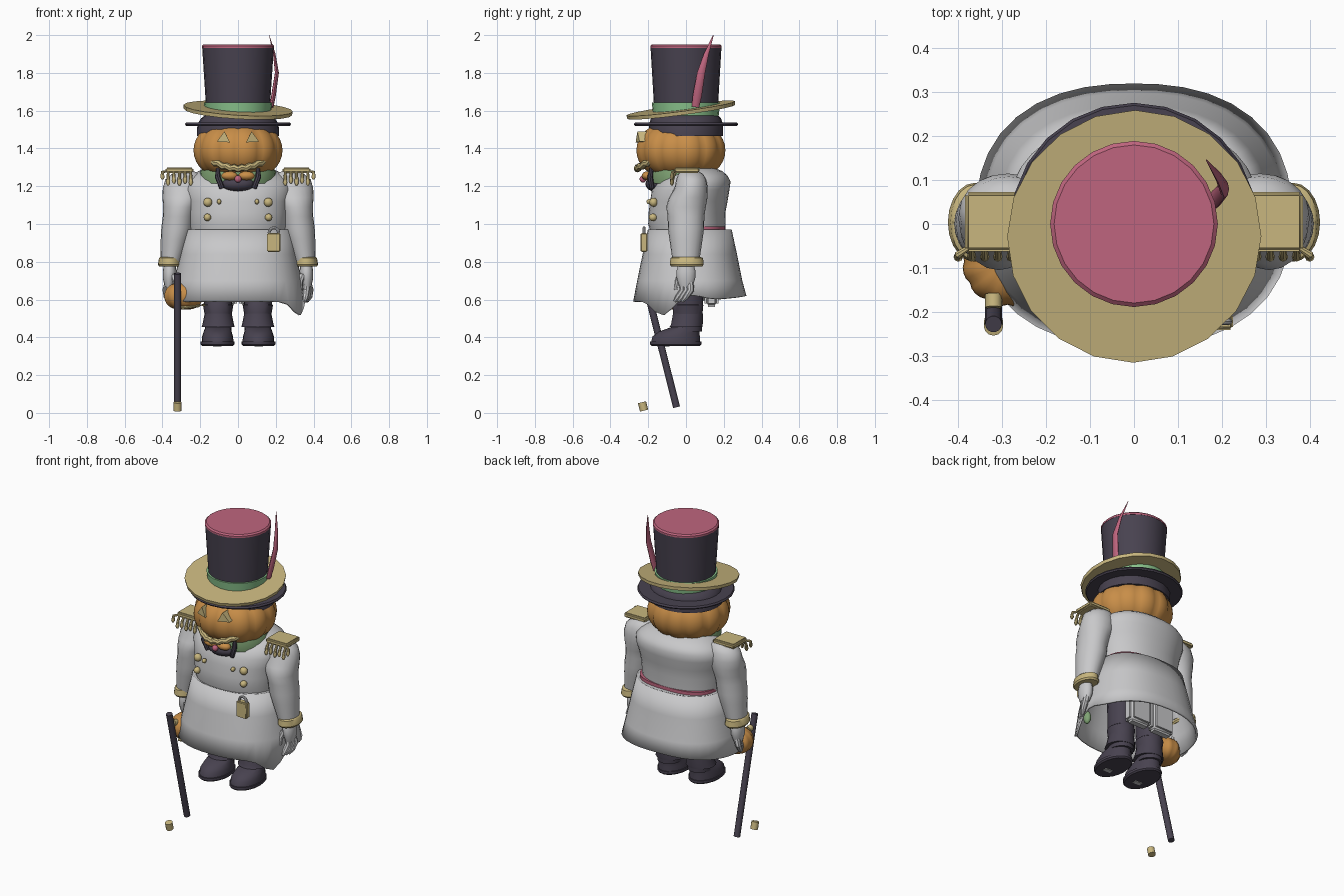
import bpy, bmesh
from math import sin, cos, pi, atan2, exp
from mathutils import Vector

old = bpy.data.objects.get("Cube")
if old:
    bpy.data.objects.remove(old)


def material(name, r, g, b):
    m = bpy.data.materials.new(name)
    m.use_nodes = True
    m.diffuse_color = (r, g, b, 1)
    m.node_tree.nodes["Principled BSDF"].inputs["Base Color"].default_value = (r, g, b, 1)
    return m


WHITE = material("pale cloth", 0.58, 0.58, 0.59)
GOLD = material("gold", 0.58, 0.47, 0.21)
DARK = material("dark violet", 0.065, 0.055, 0.08)
ORANGE = material("pumpkin orange", 0.58, 0.27, 0.065)
MINT = material("mint ribbon", 0.26, 0.56, 0.27)
GREEN = material("soft green", 0.22, 0.38, 0.18)
PINK = material("rose", 0.52, 0.13, 0.21)
built = []


def finish(name, bm, mat):
    bmesh.ops.recalc_face_normals(bm, faces=bm.faces)
    me = bpy.data.meshes.new(name)
    bm.to_mesh(me)
    bm.free()
    me.materials.append(mat)
    ob = bpy.data.objects.new(name, me)
    bpy.context.collection.objects.link(ob)
    built.append(ob)
    return ob


def bridge(bm, loops, caps=True):
    n = len(loops[0])
    for lo, hi in zip(loops, loops[1:]):
        for i in range(n):
            j = (i + 1) % n
            bm.faces.new((lo[i], lo[j], hi[j], hi[i]))
    if caps:
        bm.faces.new(loops[0])
        bm.faces.new(loops[-1])


def loft(name, mat, rings, n=24, side=1, lobes=0, caps=True, power=2.0):
    """Stack ellipses given as (z, rx, ry, cx, cy); a power over 2 squares them."""
    bm = bmesh.new()
    loops = []
    for z, rx, ry, cx, cy in rings:
        loop = []
        for i in range(n):
            a = 2 * pi * i / n
            k = (abs(cos(a)) ** power + abs(sin(a)) ** power) ** (-1 / power)
            if lobes:
                k *= 1 - 0.05 * (1 - abs(sin(lobes * a / 2))) ** 1.3
            loop.append(bm.verts.new((side * (cx + k * rx * cos(a)), cy + k * ry * sin(a), z)))
        loops.append(loop)
    bridge(bm, loops, caps)
    return finish(name, bm, mat)


def ball(name, mat, pos, size, n=14):
    bm = bmesh.new()
    bmesh.ops.create_uvsphere(bm, u_segments=n, v_segments=n // 2 + 1, radius=1)
    bmesh.ops.scale(bm, vec=size, verts=bm.verts)
    bmesh.ops.translate(bm, vec=pos, verts=bm.verts)
    return finish(name, bm, mat)


def box(name, mat, pos, size, bevel=0.008):
    bm = bmesh.new()
    bmesh.ops.create_cube(bm, size=1)
    bmesh.ops.scale(bm, vec=size, verts=bm.verts)
    bmesh.ops.translate(bm, vec=pos, verts=bm.verts)
    bmesh.ops.bevel(bm, geom=bm.edges[:], offset=bevel, segments=3, affect='EDGES')
    return finish(name, bm, mat)


def tube(name, mat, points, radii, n=8, flat=1.0):
    """Sweep a circle along points; flat squeezes it sideways."""
    bm = bmesh.new()
    pts = [Vector(p) for p in points]
    loops = []
    for i, p in enumerate(pts):
        t = (pts[min(i + 1, len(pts) - 1)] - pts[max(i - 1, 0)]).normalized()
        u = t.cross(Vector((0, 1, 0)) if abs(t.y) < 0.8 else Vector((1, 0, 0))).normalized()
        v = t.cross(u)
        r = radii[i] if isinstance(radii, (list, tuple)) else radii
        loops.append([bm.verts.new(p + r * (flat * cos(2 * pi * k / n) * u + sin(2 * pi * k / n) * v))
                      for k in range(n)])
    bridge(bm, loops)
    return finish(name, bm, mat)


def pumpkin(name, centre, r, height, n=72):
    x, y, z = centre
    angles = [-1.4 + 2.8 * i / 14 for i in range(15)]
    rings = [(z + height * sin(a), r * cos(a) ** 0.7, r * cos(a) ** 0.7, x, y) for a in angles]
    return loft(name, ORANGE, rings, n, lobes=12)


# Top hat
loft("hat_crown", DARK, [(1.60, .168, .168, 0, 0), (1.94, .19, .188, 0, 0)])
loft("hat_top", PINK, [(1.932, .191, .189, 0, 0), (1.943, .191, .189, 0, 0), (1.951, .182, .180, 0, 0)])
loft("hat_band", MINT, [(1.565, .172, .172, 0, 0), (1.642, .181, .181, 0, 0)])
brim = loft("hat_brim", GOLD, [(-.01, .287, .287, 0, 0), (.01, .29, .29, 0, 0)], 20)
brim.location = (0, -.027, 1.603)
brim.rotation_euler = (.13, .06, 0)
tube("feather", PINK, [(.178, .05, 1.62), (.188, .06, 1.68), (.206, .08, 1.80),
                       (.192, .108, 1.90), (.165, .145, 2.0)], [.02, .024, .021, .013, .002], 8, .5)

# Lower cap
loft("cap_band", DARK, [(1.465, .218, .195, 0, 0), (1.53, .215, .195, 0, 0),
                        (1.56, .195, .185, 0, 0), (1.585, .16, .16, 0, 0)])
loft("cap_brim", DARK, [(1.52, .275, .270, 0, 0), (1.528, .281, .276, 0, 0), (1.538, .275, .270, 0, 0)])

# Head and face
pumpkin("head", (0, -.027, 1.39), .24, .15)
for s in (1, -1):
    bm = bmesh.new()
    tri = [(s * x, z) for x, z in ((.042, 1.432), (.112, 1.436), (.072, 1.49))]
    bridge(bm, [[bm.verts.new((x, -.279 + abs(x) * .3, z)) for x, z in tri],
                [bm.verts.new((x, -.17, z)) for x, z in tri]])
    finish("eye", bm, GOLD)
    tube("beard_tuft", DARK, [(s * .105, -.18, 1.305), (s * .108, -.19, 1.25), (s * .085, -.18, 1.19)],
         [.009, .015, .014])
    ball("lower_lip", ORANGE, (s * .045, -.205, 1.255), (.045, .03, .024))
grin = [(x / 100, -.258 + 4 * (x / 100) ** 2, 1.295 + 2.1 * (x / 100) ** 2 + (.004 if x % 4 else -.004))
        for x in range(-14, 15, 2)]
tube("grin", GOLD, grin, .018)
ball("chin", DARK, (0, -.16, 1.212), (.09, .055, .042))
ball("brooch", PINK, (0, -.228, 1.238), (.019, .018, .019))

# Collar and jacket
loft("collar", GREEN, [(1.215, .20, .185, 0, -.005), (1.27, .202, .186, 0, -.012), (1.32, .18, .16, 0, -.02)])
loft("jacket", WHITE, [(.93, .25, .19, 0, .01), (1.0, .26, .205, 0, .005), (1.06, .265, .203, 0, .005),
                       (1.12, .272, .205, 0, .015), (1.18, .288, .205, 0, .025), (1.225, .28, .193, 0, .043),
                       (1.255, .25, .168, 0, .053), (1.28, .21, .138, 0, .054), (1.305, .14, .10, 0, .03)],
     40, power=2.2)
loft("sash", PINK, [(.955, .25, .18, 0, .03), (.988, .25, .18, 0, .03)], 36, power=2.8)
for s in (1, -1):
    ball("upper_button", GOLD, (s * .16, -.172, 1.115), (.024, .022, .024))
    ball("lower_button", GOLD, (s * .162, -.175, 1.035), (.02, .022, .02))
    ball("small_button", GOLD, (s * .10, -.193, 1.118), (.012, .016, .014))

# Flared coat skirt with an uneven hem
skirt = loft("coat_skirt", WHITE, [(.59, .36, .30, 0, .02), (.70, .338, .278, 0, .02),
                                   (.84, .308, .25, 0, .02), (.97, .278, .222, 0, .02)], 40, caps=False, power=2.35)
for v in skirt.data.vertices:
    if v.co.z < .6:
        a = atan2(v.co.y - .02, v.co.x)
        v.co.z += .03 * max(0, sin(a)) - .075 * exp(-((a + .42) / .22) ** 2) + .035 * exp(-(a / .25) ** 2)
thick = skirt.modifiers.new("thickness", 'SOLIDIFY')
thick.thickness = .012
loft("skirt_waist", WHITE, [(.95, .25, .20, 0, .02), (.968, .275, .219, 0, .02)], 40, power=2.35)
for s in (1, -1):
    box("coat_tail", WHITE, (s * .083, .135, .74), (.155, .075, .36), .02)
ball("hip_pouch", GREEN, (.265, -.10, .645), (.02, .025, .04))

# Padlock
box("lock_body", GOLD, (.19, -.222, .902), (.072, .038, .10), .006)
tube("lock_shackle", WHITE, [(.19 + .026 * cos(i * pi / 8), -.222, .95 + .03 * sin(i * pi / 8))
                             for i in range(9)], .008)

# Arms, hands, epaulettes and legs
for s in (1, -1):
    loft("sleeve", WHITE, [(1.282, .03, .04, .27, .02), (1.265, .075, .065, .275, .025), (1.235, .10, .08, .285, .028),
                           (1.19, .111, .088, .287, .027), (1.14, .105, .102, .295, .012), (1.09, .088, .105, .308, 0),
                           (1.04, .083, .097, .315, .0), (.98, .084, .096, .322, 0),
                           (.92, .076, .088, .333, 0), (.80, .055, .07, .355, 0)], 20, s)
    loft("cuff", GOLD, [(.775, .056, .082, .362, .004), (.785, .062, .09, .362, .004),
                        (.82, .056, .086, .362, .004), (.826, .05, .07, .362, .004)], 20, s)
    loft("palm", WHITE, [(.79, .03, .04, .362, .0), (.75, .036, .052, .362, 0),
                         (.71, .034, .05, .364, 0), (.67, .022, .036, .366, 0)], 14, s)
    for k in range(3):
        y = .02 - .02 * k
        tube("finger", WHITE, [(s * .366, y, .70), (s * (.382 - .01 * k), y + .005, .65),
                               (s * (.378 - .01 * k), y - .02, .615), (s * (.366 - .006 * k), y - .04, .59)],
             [.02, .018, .016, .008])
    tube("thumb", WHITE, [(s * .34, -.03, .73), (s * .328, -.045, .69), (s * .335, -.055, .65)], [.018, .015, .009])

    box("epaulette", GOLD, (s * .31, .005, 1.285), (.15, .135, .03))
    for k in range(6):
        x, z = s * (.25 + .03 * k), 1.205 + .01 * (k % 2) + .02 * (k == 5)
        tube("fringe", GOLD, [(min(.375, abs(x)) * s, -.052, 1.28), (x, -.07, z + .04), (x, -.075, z + .012),
                              (x, -.075, z)], [.006, .009, .011, .005])

    loft("leg", DARK, [(.43, .07, .075, .105, .01), (.52, .072, .078, .105, .01),
                       (.57, .08, .083, .105, .01), (.575, .074, .08, .105, .01), (.95, .08, .09, .105, .01)], 18, s)
    loft("boot_cuff", DARK, [(.455, .088, .088, .105, .0), (.47, .083, .085, .105, .005),
                             (.525, .072, .08, .105, .01)], 18, s)
    loft("sole", DARK, [(.355, .082, .128, .108, -.055), (.363, .09, .136, .108, -.055),
                        (.378, .09, .136, .108, -.055)], 20, s)
    loft("boot", DARK, [(.375, .084, .13, .108, -.055), (.405, .082, .125, .108, -.052),
                        (.43, .074, .108, .108, -.036), (.455, .066, .075, .105, 0)], 20, s)
    box("boot_sole_plate", WHITE, (s * .11, -.10, .3545), (.05, .03, .006), .002)

# Hand pumpkin, cane and loose cane tip
pumpkin("small_pumpkin", (-.288, -.085, .618), .104, .072, 48)
tube("pumpkin_grin", GOLD, [(-.30 + .03 * i, -.165 + .006 * i * i, .556 + .004 * i) for i in range(5)], .009)
tube("cane_collar", GOLD, [(-.32, -.16, .66), (-.32, -.19, .665)], .019, 12)
tube("cane", DARK, [(-.32, -.05, .03), (-.32, -.228, .738)], .019, 14)
tube("cane_tip", GOLD, [(-.32, -.222, .012), (-.32, -.233, .056)], [.022, .022], 12)

# Smooth shading with crisp edges
bpy.ops.object.select_all(action='DESELECT')
for ob in built:
    ob.select_set(True)
bpy.context.view_layer.objects.active = built[0]
bpy.ops.object.shade_smooth_by_angle(angle=.7)
